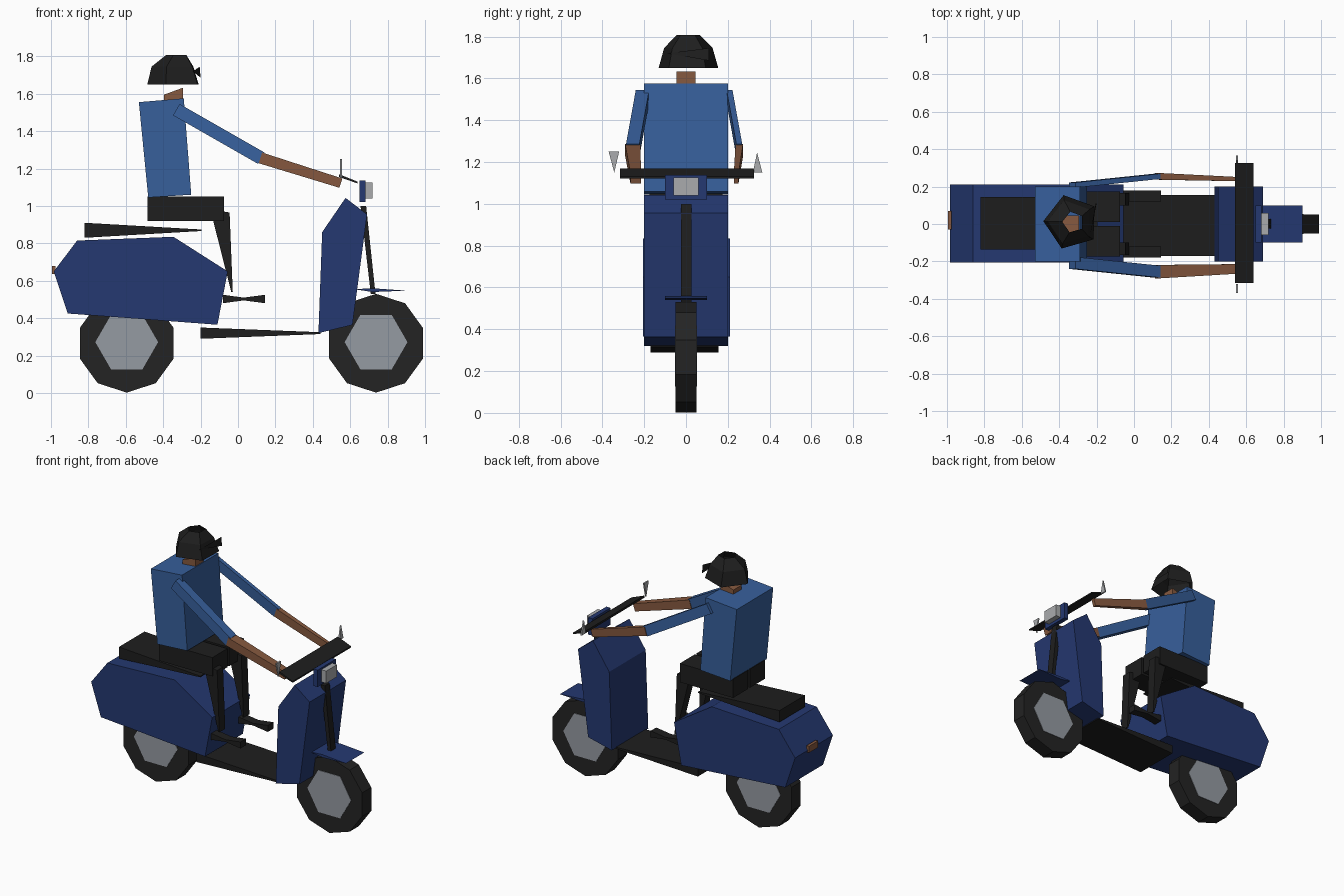
import bpy, bmesh, math
from mathutils import Vector

if "Cube" in bpy.data.objects:
    bpy.data.objects.remove(bpy.data.objects["Cube"])


def material(name, r, g, b):
    m = bpy.data.materials.new(name)
    m.diffuse_color = (r, g, b, 1)
    m.use_nodes = True
    m.node_tree.nodes["Principled BSDF"].inputs["Base Color"].default_value = m.diffuse_color
    return m


NAVY = material("navy paint", 0.018, 0.040, 0.165)
BLUE = material("blue shirt", 0.038, 0.115, 0.330)
BLACK = material("black", 0.013, 0.013, 0.013)
RUBBER = material("tyre rubber", 0.017, 0.017, 0.017)
SKIN = material("brown skin", 0.240, 0.100, 0.050)
GREY = material("hub grey", 0.300, 0.325, 0.360)
LIGHT = material("lamp grey", 0.400, 0.410, 0.420)


def build(name, verts, faces, mat):
    me = bpy.data.meshes.new(name)
    bm = bmesh.new()
    vs = [bm.verts.new(v) for v in verts]
    for f in faces:
        bm.faces.new([vs[i] for i in f])
    bmesh.ops.recalc_face_normals(bm, faces=bm.faces)
    bm.to_mesh(me)
    bm.free()
    me.materials.append(mat)
    ob = bpy.data.objects.new(name, me)
    bpy.context.collection.objects.link(ob)
    return ob


def loft(name, rings, mat, caps=True):
    """Skin equal-length rings of points."""
    n = len(rings[0])
    verts = [p for r in rings for p in r]
    faces = [(k * n + i, k * n + (i + 1) % n, (k + 1) * n + (i + 1) % n, (k + 1) * n + i)
             for k in range(len(rings) - 1) for i in range(n)]
    if caps:
        faces += [tuple(range(n)), tuple(range((len(rings) - 1) * n, len(rings) * n))]
    return build(name, verts, faces, mat)


def prism(name, profile, a, b, mat, axis="y"):
    """Extrude an xz profile along y, or a yz profile along x."""
    if axis == "y":
        rings = [[(x, d, z) for x, z in profile] for d in (a, b)]
    else:
        rings = [[(d, y, z) for y, z in profile] for d in (a, b)]
    return loft(name, rings, mat)


def box(name, x, y, z, mat):
    return prism(name, [(x[0], z[0]), (x[1], z[0]), (x[1], z[1]), (x[0], z[1])], y[0], y[1], mat)


def limb(name, p, q, half0, half1, mat):
    """Four-sided tapered bar; half sizes are (y, in-plane height)."""
    p, q = Vector(p), Vector(q)
    side = Vector((0, 1, 0))
    up = side.cross(q - p).normalized()
    rings = [[c + side * sy * h[0] + up * sz * h[1]
              for sy, sz in ((-1, -1), (1, -1), (1, 1), (-1, 1))]
             for c, h in ((p, half0), (q, half1))]
    return loft(name, rings, mat)


def disc(name, cx, cz, r, n, half, mat, turn):
    pts = [(cx + r * math.cos(turn + 2 * math.pi * i / n),
            cz + r * math.sin(turn + 2 * math.pi * i / n)) for i in range(n)]
    return prism(name, pts, -half, half, mat)


# Wheels
for end, cx in (("rear", -0.595), ("front", 0.738)):
    disc(end + "_tyre", cx, 0.266, 0.264, 10, 0.050, RUBBER, -math.pi / 2)
    disc(end + "_hub", cx, 0.272, 0.168, 6, 0.053, GREY, 0)

# Scooter body
prism("rear_body", [(-0.985, 0.65), (-0.86, 0.815), (-0.345, 0.835), (-0.055, 0.65),
                    (-0.11, 0.365), (-0.91, 0.425)], -0.205, 0.21, NAVY)
prism("leg_shield", [(0.45, 0.86), (0.575, 1.043), (0.69, 0.955), (0.612, 0.364),
                     (0.43, 0.32)], -0.2, 0.2, NAVY)
prism("floorboard", [(-0.2, 0.29), (0.44, 0.315), (0.44, 0.325), (-0.2, 0.35)],
      -0.17, 0.155, BLACK)
prism("seat", [(-0.82, 0.83), (-0.195, 0.866), (-0.195, 0.874), (-0.82, 0.91)],
      -0.135, 0.145, BLACK)
box("tail_lamp", (-0.995, -0.975), (-0.03, 0.07), (0.635, 0.68), SKIN)

# Steering
prism("fork", [(0.655, 1.0), (0.685, 1.0), (0.735, 0.53), (0.71, 0.53)], -0.025, 0.027, BLACK)
prism("front_fender", [(0.62, 0.555), (0.72, 0.54), (0.90, 0.547), (0.72, 0.56)],
      -0.1, 0.1, NAVY)
prism("handlebar", [(0.54, 1.155), (0.64, 1.12), (0.64, 1.13), (0.54, 1.17)],
      -0.315, 0.325, BLACK)
box("headlamp_housing", (0.65, 0.682), (-0.1, 0.1), (1.02, 1.137), NAVY)
box("headlamp_lens", (0.68, 0.72), (-0.06, 0.06), (1.04, 1.125), LIGHT)
prism("left_mirror", [(0.32, 1.15), (0.365, 1.15), (0.34, 1.245)], 0.545, 0.555, LIGHT, "x")
prism("right_mirror", [(-0.37, 1.25), (-0.32, 1.25), (-0.343, 1.15)], 0.545, 0.555, LIGHT, "x")

# Rider torso and neck
prism("torso", [(-0.53, 1.555), (-0.29, 1.575), (-0.25, 1.06), (-0.48, 1.045)],
      -0.2, 0.2, BLUE)
prism("neck", [(-0.395, 1.595), (-0.295, 1.632), (-0.295, 1.57), (-0.395, 1.56)],
      -0.045, 0.045, SKIN)

# Rider legs and arms, both sides
for side, s in (("left", 1), ("right", -1)):
    ys = sorted((s * 0.01, s * 0.175))
    box(side + "_thigh", (-0.485, -0.075), ys, (0.92, 1.05), BLACK)
    prism(side + "_shin", [(-0.135, 0.93), (-0.075, 0.97), (-0.045, 0.965), (-0.028, 0.54),
                           (-0.036, 0.54)], s * 0.10, s * 0.165, BLACK)
    prism(side + "_foot", [(-0.08, 0.48), (0.03, 0.495), (0.145, 0.48), (0.145, 0.525),
                           (0.03, 0.51), (-0.08, 0.525)], s * 0.12, s * 0.18, BLACK)
    w = 0.014 if s > 0 else 0.032
    limb(side + "_upper_arm", (-0.33, s * 0.208, 1.515), (0.125, s * 0.255, 1.255),
         (w, 0.035), (w, 0.035), BLUE)
    limb(side + "_forearm", (0.12, s * 0.255, 1.257), (0.55, s * 0.24, 1.122),
         (w + 0.004, 0.03), (w * 0.8, 0.026), SKIN)

# Helmet: five-sided open shell with a brow plate
rings = []
for cx, r, z in ((-0.335, 0.150, 1.65), (-0.34, 0.122, 1.745), (-0.325, 0.058, 1.808)):
    rings.append([(cx + r * math.cos(math.radians(34 + 72 * i)),
                   0.01 + r * math.sin(math.radians(34 + 72 * i)), z) for i in range(5)])
loft("helmet", rings, BLACK, caps=False)
build("helmet_visor", [(-0.24, -0.09, 1.72), (-0.205, 0.11, 1.745), (-0.20, 0.11, 1.685)],
      [(0, 1, 2)], BLACK)
